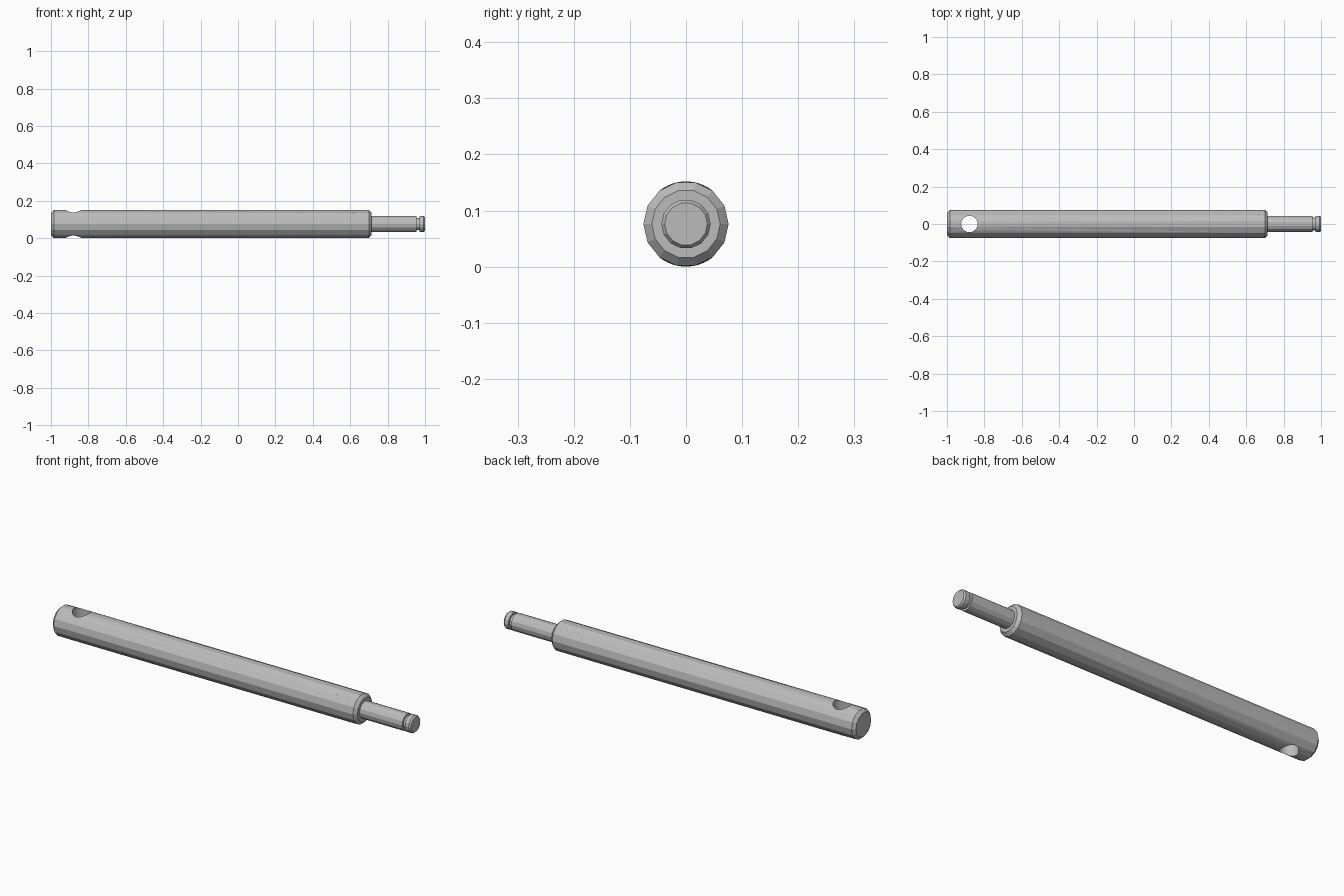
import bpy, bmesh
from math import pi, cos, sin, hypot

if "Cube" in bpy.data.objects:
    bpy.data.objects.remove(bpy.data.objects["Cube"])

R = 0.076            # barrel radius, also the height of the axis
SIDES = 14
HOLE_X, HOLE_R = -0.88, 0.044

steel = bpy.data.materials.new("steel_grey")
steel.use_nodes = True
grey = (0.5, 0.5, 0.5, 1)
steel.diffuse_color = grey
steel.node_tree.nodes["Principled BSDF"].inputs["Base Color"].default_value = grey


def turned_part(name, profile):
    """Revolve (x, radius) points about the long axis, with flat end caps."""
    bm = bmesh.new()
    rings = []
    for x, r in profile:
        rings.append([bm.verts.new((x, r * cos(2 * pi * i / SIDES),
                                    R + r * sin(2 * pi * i / SIDES)))
                      for i in range(SIDES)])
    for a, b in zip(rings, rings[1:]):
        for i in range(SIDES):
            j = (i + 1) % SIDES
            bm.faces.new((a[i], a[j], b[j], b[i]))
    bm.faces.new(rings[0])
    bm.faces.new(rings[-1])
    bmesh.ops.recalc_face_normals(bm, faces=bm.faces)
    mesh = bpy.data.meshes.new(name)
    bm.to_mesh(mesh)
    bm.free()
    mesh.materials.append(steel)
    obj = bpy.data.objects.new(name, mesh)
    bpy.context.collection.objects.link(obj)
    return obj


# Main barrel with chamfered ends
barrel = turned_part("barrel", [(-1, 0.061), (-0.985, R), (0.7, R), (0.715, 0.061)])

# Narrow pin with a retaining groove and chamfered tip
turned_part("end_pin", [(0.7, 0.044), (0.955, 0.044), (0.955, 0.034), (0.97, 0.034),
                        (0.97, 0.044), (0.992, 0.044), (1, 0.038)])

# Vertical cross hole through the barrel
bpy.ops.mesh.primitive_cylinder_add(vertices=24, radius=HOLE_R, depth=0.4,
                                    location=(HOLE_X, 0, R))
cutter = bpy.context.object
cutter.name = "hole_cutter"
cutter.data.materials.append(steel)
cut = barrel.modifiers.new("cross_hole", 'BOOLEAN')
cut.operation, cut.solver, cut.object = 'DIFFERENCE', 'EXACT', cutter
bpy.context.view_layer.objects.active = barrel
bpy.ops.object.modifier_apply(modifier=cut.name)
bpy.data.objects.remove(cutter)

# Lift the hole rim onto the true round surface of the barrel
bm = bmesh.new()
bm.from_mesh(barrel.data)
bmesh.ops.triangulate(bm, faces=bm.faces)
for v in bm.verts:
    if hypot(v.co.x - HOLE_X, v.co.y) < HOLE_R + 0.001:
        height = (R * R - v.co.y ** 2) ** 0.5
        v.co.z = R + (height if v.co.z > R else -height)
bm.to_mesh(barrel.data)
bm.free()
